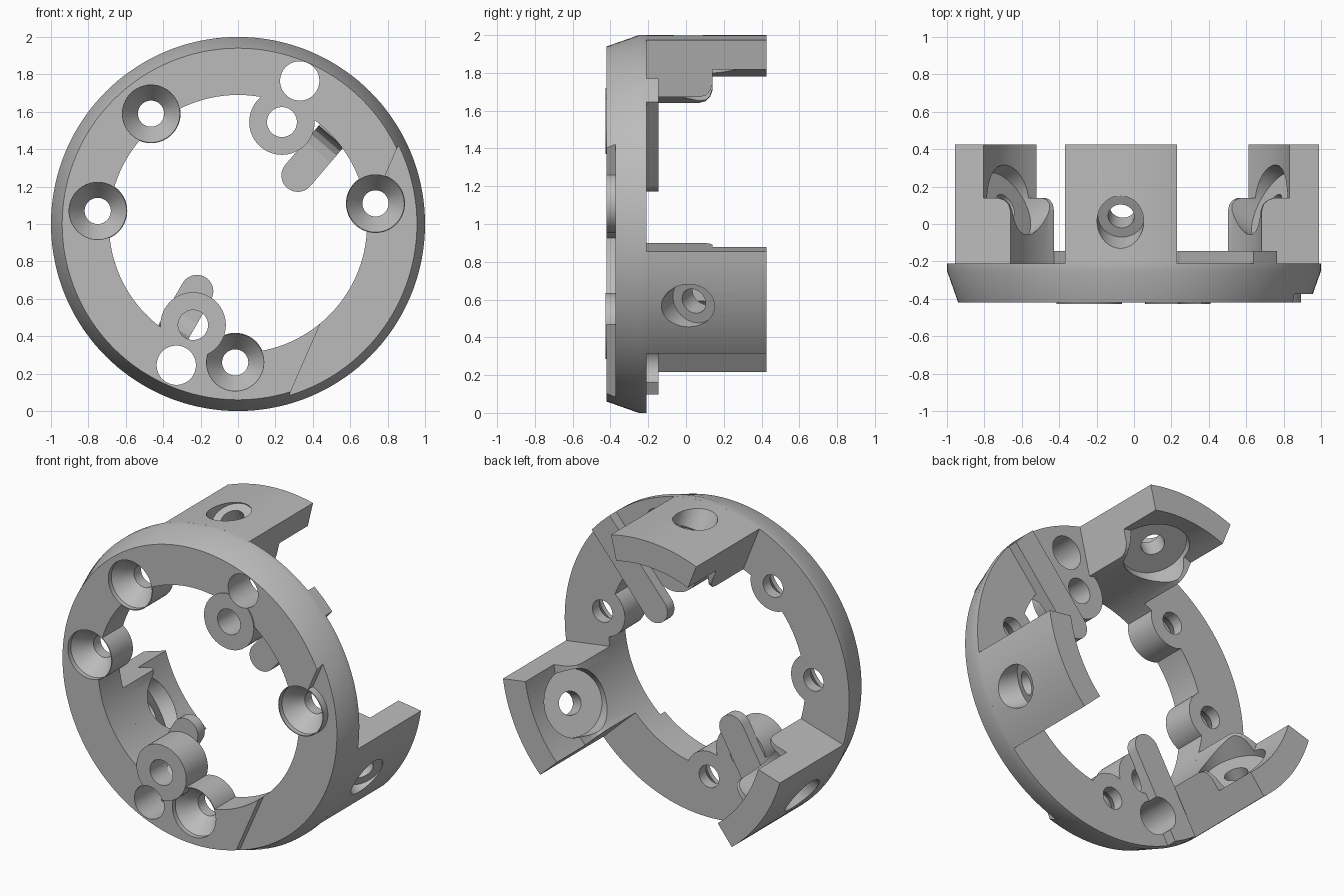
import bpy, bmesh, math
from mathutils import Vector

cube = bpy.data.objects.get("Cube")
if cube:
    bpy.data.objects.remove(cube)

grey = bpy.data.materials.new("plain grey")
grey.use_nodes = True
grey.diffuse_color = (0.5, 0.5, 0.5, 1)
grey.node_tree.nodes["Principled BSDF"].inputs["Base Color"].default_value = (0.5, 0.5, 0.5, 1)

FRONT, BACK = -0.42, -0.21


def finish(name, bm, cutter=False):
    bmesh.ops.recalc_face_normals(bm, faces=bm.faces)
    mesh = bpy.data.meshes.new(name)
    bm.to_mesh(mesh)
    bm.free()
    mesh.materials.append(grey)
    ob = bpy.data.objects.new(name, mesh)
    bpy.context.collection.objects.link(ob)
    ob.hide_render = cutter
    return ob


def lathe(name, profile, start=0.0, sweep=360.0, steps=144, cutter=False):
    """Sweep a closed (radius, y) profile about the ring axis."""
    bm = bmesh.new()
    full = sweep == 360.0
    rows = []
    for i in range(steps if full else steps + 1):
        a = math.radians(start + sweep * i / steps)
        rows.append([bm.verts.new((r * math.cos(a), y, 1 + r * math.sin(a)))
                     for r, y in profile])
    n = len(profile)
    for i in range(steps):
        p, q = rows[i], rows[(i + 1) % len(rows)]
        for j in range(n):
            k = (j + 1) % n
            bm.faces.new((p[j], p[k], q[k], q[j]))
    if not full:
        bm.faces.new(rows[0])
        bm.faces.new(rows[-1])
    return finish(name, bm, cutter)


def rod(name, start, direction, stations, cutter=False, sides=64):
    """Round solid along an axis; stations are (distance, radius)."""
    d = Vector(direction).normalized()
    u = d.orthogonal().normalized()
    v = d.cross(u)
    bm = bmesh.new()
    rows = []
    for t, r in stations:
        rows.append([bm.verts.new(Vector(start) + d * t + r * (u * math.cos(a) + v * math.sin(a)))
                     for a in (math.tau * i / sides for i in range(sides))])
    for p, q in zip(rows, rows[1:]):
        for i in range(sides):
            k = (i + 1) % sides
            bm.faces.new((p[i], p[k], q[k], q[i]))
    bm.faces.new(rows[0])
    bm.faces.new(rows[-1])
    return finish(name, bm, cutter)


def prism(name, points, offset, cutter=False):
    bm = bmesh.new()
    face = bm.faces.new([bm.verts.new(p) for p in points])
    out = bmesh.ops.extrude_face_region(bm, geom=[face])
    bmesh.ops.translate(bm, vec=Vector(offset),
                        verts=[g for g in out["geom"] if isinstance(g, bmesh.types.BMVert)])
    return finish(name, bm, cutter)


def cut(ob, cutters):
    for c in cutters:
        m = ob.modifiers.new("cut", "BOOLEAN")
        m.operation, m.solver, m.object = "DIFFERENCE", "EXACT", c
    bpy.context.view_layer.objects.active = ob
    for m in list(ob.modifiers):
        bpy.ops.object.modifier_apply(modifier=m.name)


parts, helpers = [], []

# Main ring with bevelled front rim
ring = lathe("ring", [(0.69, FRONT), (0.94, FRONT), (1, -0.25), (1, BACK), (0.69, BACK)])
parts.append(ring)

# Shallow flat recess beyond a chord of the ring front
along = Vector((0.40, 0, 0.915)).normalized()
out = Vector((along.z, 0, -along.x))
mid = Vector((0, -0.5, 1)) + out * 0.617
recess = prism("recess_cutter", [mid - along * 2, mid + along * 2,
                                 mid + along * 2 + out, mid - along * 2 + out],
               (0, 0.127, 0), True)
helpers.append(recess)

# Straight through holes
through = [rod("through_hole_cutter", (x, -0.6, z), (0, 1, 0), [(0, 0.105), (0.52, 0.105)], True)
           for x, z in ((0.33, 1.765), (-0.33, 0.245))]
helpers += through

# Countersunk screw bosses
sinks = []
for x, z in ((-0.465, 1.59), (-0.75, 1.07), (0.735, 1.11), (-0.015, 0.26)):
    sink = rod("countersink_cutter", (x, -0.5, z), (0, 1, 0),
               [(0, 0.153), (0.11, 0.153), (0.22, 0.07), (0.4, 0.07)], True)
    boss = rod("screw_boss", (x, FRONT, z), (0, 1, 0), [(0, 0.158), (BACK - FRONT, 0.158)])
    cut(boss, [sink])
    sinks.append(sink)
    parts.append(boss)
helpers += sinks
cut(ring, [recess] + through + sinks)

# Plain guide bosses on the inner edge
for x, z in ((0.235, 1.545), (-0.24, 0.46)):
    bore = rod("bore_cutter", (x, -0.6, z), (0, 1, 0), [(0, 0.08), (0.6, 0.08)], True)
    boss = rod("guide_boss", (x, -0.427, z), (0, 1, 0), [(0, 0.175), (BACK + 0.427, 0.175)])
    cut(boss, [bore] + through)
    helpers.append(bore)
    parts.append(boss)

# Round-ended bars on the back of the ring, each with a filleted root
for x, z, deg in ((0.32, 0.26, 49.5), (-0.22, -0.36, 240)):
    a = math.radians(deg)
    d = Vector((math.cos(a), 0, math.sin(a)))
    n = Vector((-d.z, 0, d.x))
    tip = Vector((x, 0, z))
    w = 0.088
    base = Vector((0, -0.215, 1))
    outline = [base + tip + w * (math.cos(t) * n - math.sin(t) * d)
               for t in (math.pi * i / 20 for i in range(21))]
    for s in (-w, 0, w):
        lateral = tip.dot(n) + s
        outline.append(base + n * lateral + d * math.sqrt(1 - lateral ** 2))
    bar = prism("back_bar", outline, (0, 0.07, 0))
    cut(bar, through)
    root = [(0.57, -0.2), (0.57, -0.215), (0.62, -0.225), (0.65, -0.25),
            (0.67, -0.29), (0.68, -0.35), (0.72, -0.35), (0.72, -0.2)]
    side = n * (tip.dot(n) - w)
    fillet = prism("bar_root", [Vector((0, y, 1)) + d * t + side for t, y in root], n * 2 * w)
    cut(fillet, through)
    parts += [bar, fillet]

# Three arms reaching back, each with a tilted screw seat
arm_profile = [(1, -0.22), (1, 0.425), (0.84, 0.425), (0.84, 0.14), (0.76, 0.14),
               (0.725, 0.128), (0.7, 0.105), (0.69, 0.07), (0.69, -0.22)]
tilt = math.radians(27)
for k in range(3):
    deg = 94.2 + 120 * k
    a = math.radians(deg)
    radial = Vector((math.cos(a), 0, math.sin(a)))
    axis = -radial * math.cos(tilt) + Vector((0, math.sin(tilt), 0))
    start = Vector((0, 0.01, 1)) + radial
    arm = lathe("arm", arm_profile, deg - 17.5, 35, 14)
    seat = [rod("counterbore_cutter", start, axis, [(-0.3, 0.125), (0.07, 0.125)], True),
            rod("screw_hole_cutter", start, axis, [(-0.1, 0.07), (0.5, 0.07)], True),
            rod("pocket_cutter", start, axis, [(0.19, 0.2), (0.7, 0.2)], True)]
    cut(arm, seat)
    helpers += seat
    parts.append(arm)

# Remove cutters, then smooth the round faces
for h in helpers:
    bpy.data.objects.remove(h)
bpy.ops.object.select_all(action="DESELECT")
for p in parts:
    p.select_set(True)
bpy.context.view_layer.objects.active = parts[0]
bpy.ops.object.shade_smooth_by_angle(angle=math.radians(20))
